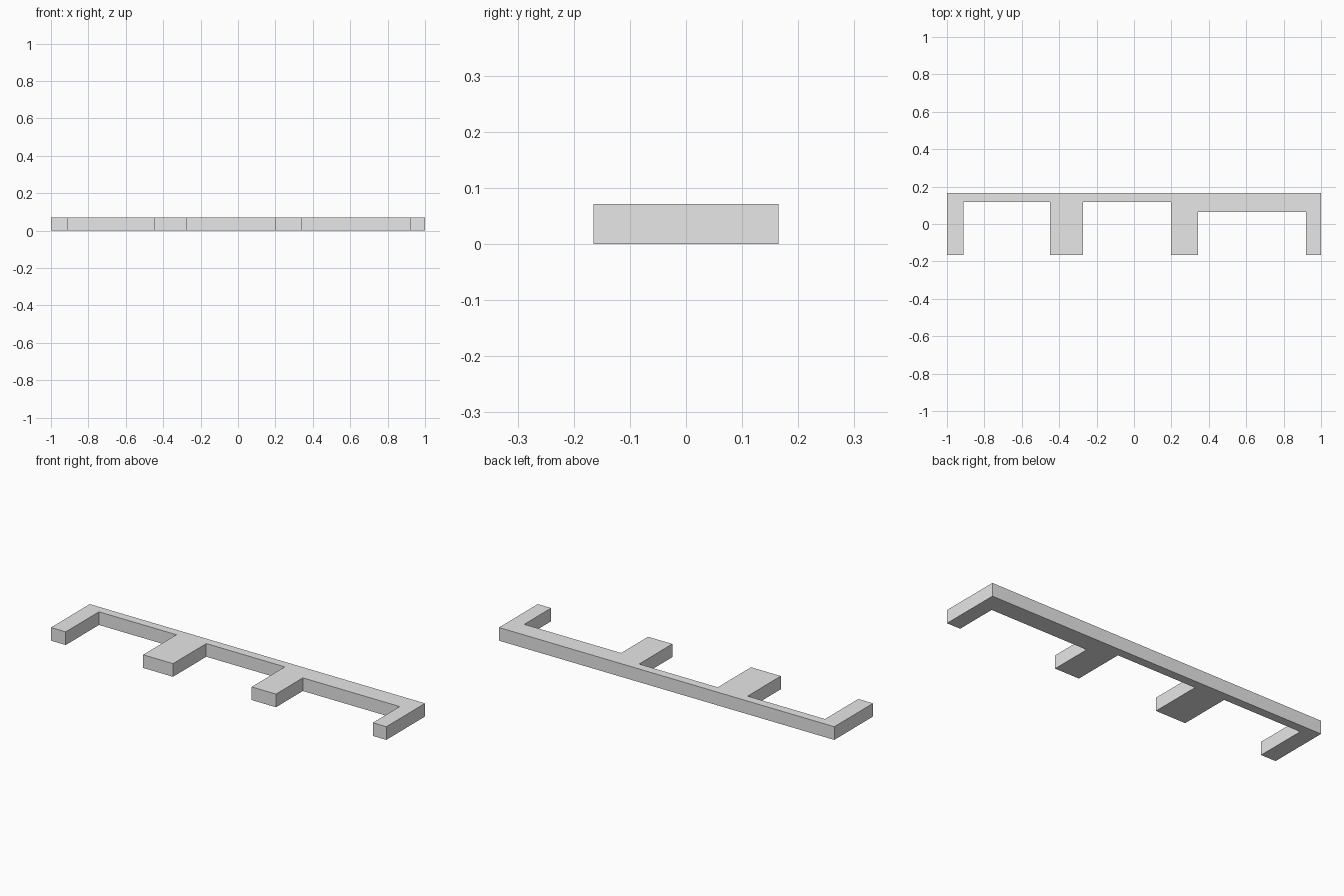
import bpy
import bmesh

cube = bpy.data.objects.get("Cube")
if cube:
    bpy.data.objects.remove(cube, do_unlink=True)

BACK, FRONT, HEIGHT = 0.165, -0.165, 0.071

# Plain grey material
grey = bpy.data.materials.new("light_grey")
grey.use_nodes = True
colour = (0.8, 0.8, 0.8, 1.0)
grey.diffuse_color = colour
grey.node_tree.nodes["Principled BSDF"].inputs["Base Color"].default_value = colour

# Bays between the teeth: left x, right x, depth of the inner wall
bays = [(-0.912, -0.45, 0.118), (-0.272, 0.197, 0.118), (0.342, 0.92, 0.064)]

# Comb-shaped plan outline, counter-clockwise
outline = [(1, FRONT), (1, BACK), (-1, BACK), (-1, FRONT)]
for left, right, wall in bays:
    outline += [(left, FRONT), (left, wall), (right, wall), (right, FRONT)]

# Extrude the outline into a solid bar with four teeth
bm = bmesh.new()
base = bm.faces.new([bm.verts.new((x, y, 0)) for x, y in outline])
top = bmesh.ops.extrude_face_region(bm, geom=[base], use_keep_orig=True)
top_verts = [v for v in top["geom"] if isinstance(v, bmesh.types.BMVert)]
bmesh.ops.translate(bm, verts=top_verts, vec=(0, 0, HEIGHT))
bmesh.ops.recalc_face_normals(bm, faces=bm.faces)

mesh = bpy.data.meshes.new("toothed_bar")
bm.to_mesh(mesh)
bm.free()
mesh.materials.append(grey)
bar = bpy.data.objects.new("toothed_bar", mesh)
bpy.context.collection.objects.link(bar)
